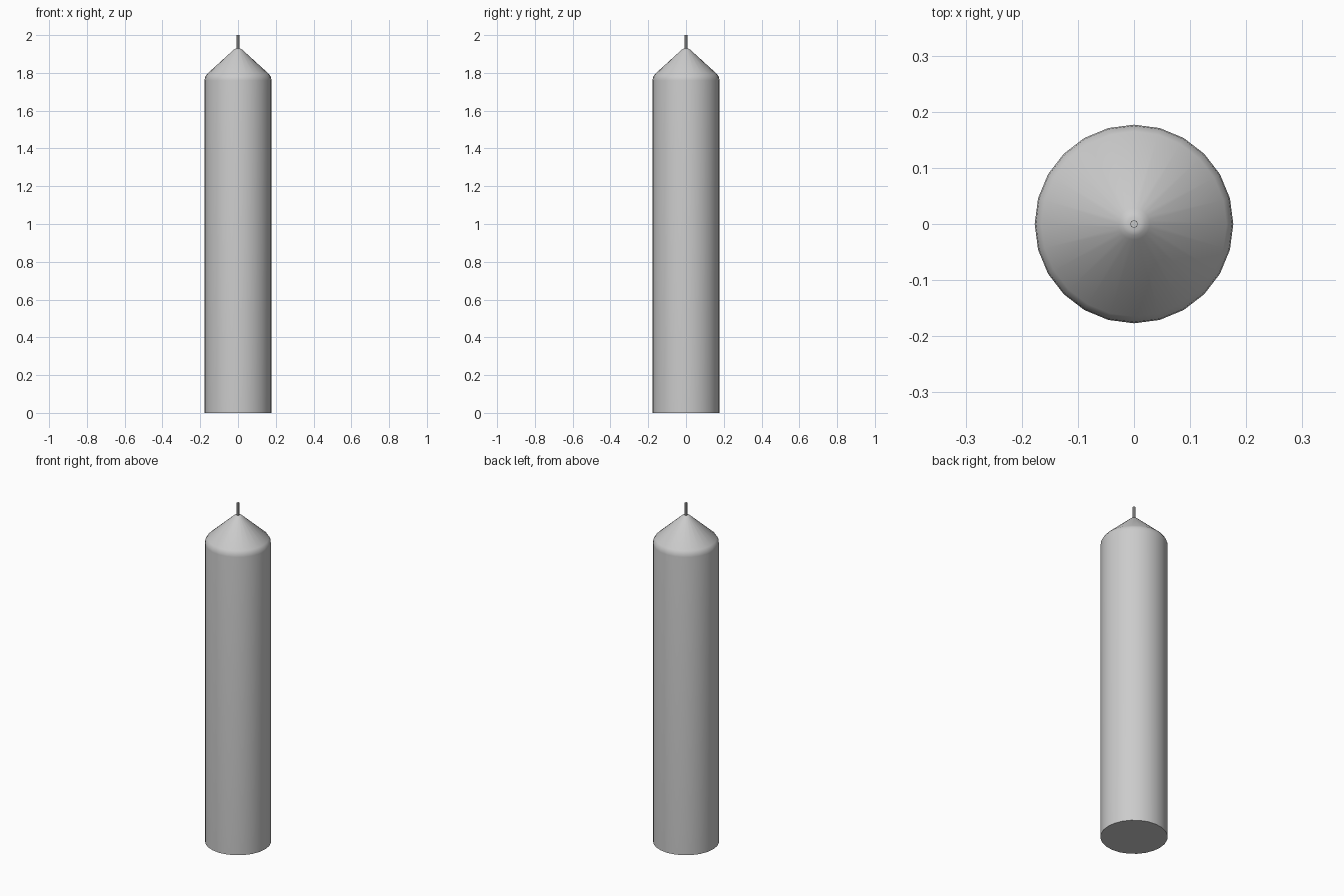
import bpy, bmesh, math

if "Cube" in bpy.data.objects:
    bpy.data.objects.remove(bpy.data.objects["Cube"])


def lathe(name, profile, sides):
    """Revolve a list of (radius, z) points around z and cap both ends."""
    bm = bmesh.new()
    rings = []
    for r, z in profile:
        rings.append([bm.verts.new((r * math.cos(2 * math.pi * i / sides),
                                    r * math.sin(2 * math.pi * i / sides), z))
                      for i in range(sides)])
    for a, b in zip(rings, rings[1:]):
        for i in range(sides):
            j = (i + 1) % sides
            bm.faces.new((a[i], a[j], b[j], b[i]))
    bm.faces.new(rings[0][::-1])
    bm.faces.new(rings[-1])
    mesh = bpy.data.meshes.new(name)
    bm.to_mesh(mesh)
    bm.free()
    obj = bpy.data.objects.new(name, mesh)
    bpy.context.collection.objects.link(obj)
    bpy.ops.object.select_all(action='DESELECT')
    obj.select_set(True)
    bpy.context.view_layer.objects.active = obj
    bpy.ops.object.shade_smooth_by_angle(angle=math.radians(30))
    return obj


# Wax body: straight cylinder, rounded shoulder, conical tip with a small flat
lathe("candle_body", [(0.177, 0), (0.177, 1.76), (0.175, 1.777), (0.165, 1.793),
                      (0.028, 1.918), (0.02, 1.925), (0.012, 1.928)], 24)

# Wick: thin rod rising out of the tip
lathe("wick", [(0.007, 1.91), (0.007, 2.0)], 8)
